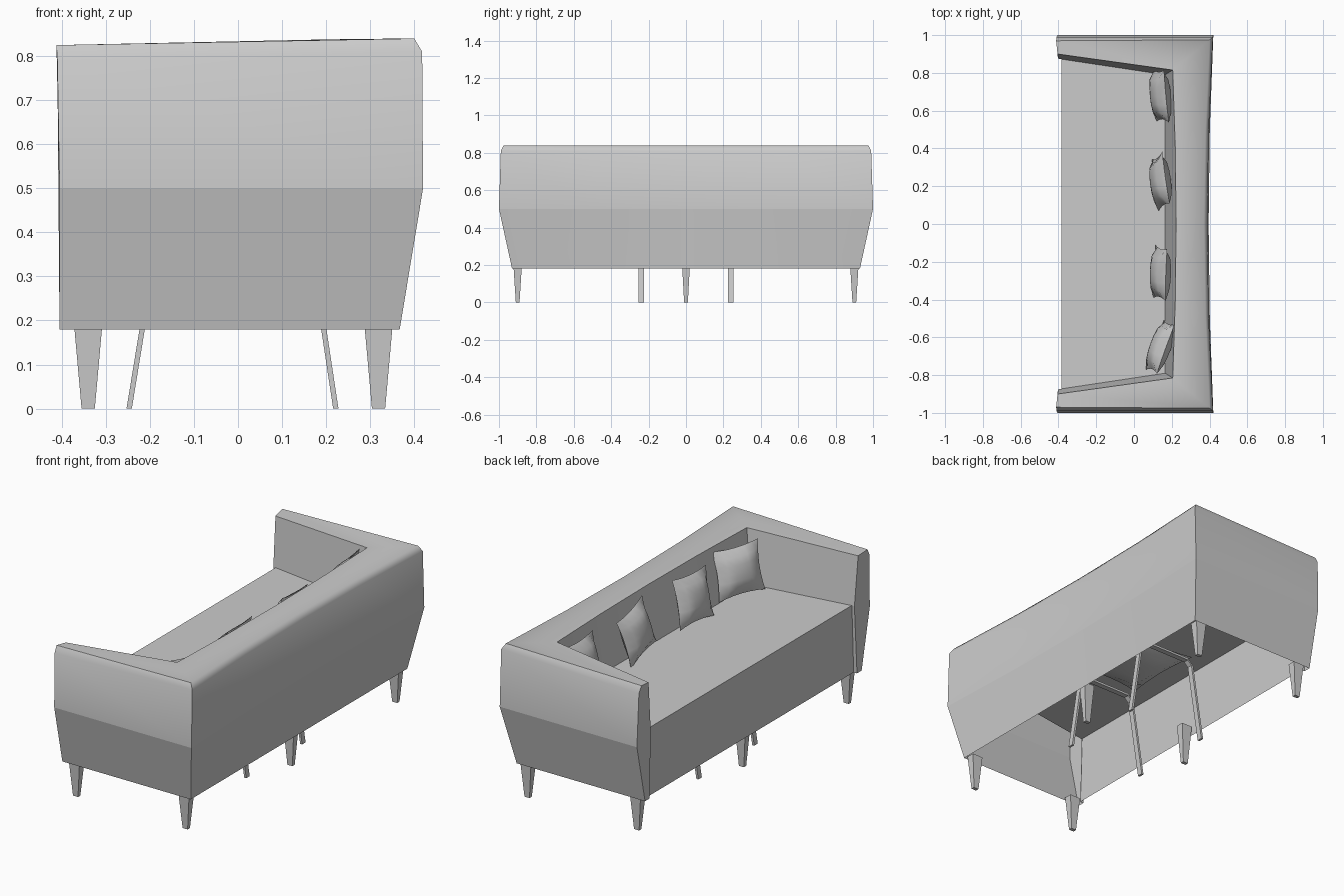
import bpy, bmesh, math
from mathutils import Matrix, Vector

if "Cube" in bpy.data.objects:
    bpy.data.objects.remove(bpy.data.objects["Cube"])


def make(name, bm, smooth=None, normals=True):
    if normals:
        bmesh.ops.recalc_face_normals(bm, faces=bm.faces)
    me = bpy.data.meshes.new(name)
    bm.to_mesh(me)
    bm.free()
    ob = bpy.data.objects.new(name, me)
    bpy.context.collection.objects.link(ob)
    if smooth:
        bpy.ops.object.select_all(action='DESELECT')
        ob.select_set(True)
        bpy.context.view_layer.objects.active = ob
        bpy.ops.object.shade_smooth_by_angle(angle=math.radians(smooth))
    return ob


# Sofa shell: each row is a U-shaped line round arm, back, arm
# (arm front x, y, z) (corner x, y, z), inward bow at the middle of the back
ROWS = [
    ((-.405, .93, .18), (.367, .93, .18), 0),
    ((-.405, 1.0, .50), (.42, 1.0, .50), .025),
    ((-.41, .99, .79), (.418, .99, .81), .03),
    ((-.412, .97, .825), (.40, .975, .84), .03),
    ((-.405, .90, .815), (.205, .815, .838), -.018),
    ((-.40, .875, .55), (.165, .79, .55), 0),
]


def u_line(front, corner, bow):
    cx, cy, cz = corner
    back = [(cx - bow * (1 - f * f), cy * f, cz) for f in (1, .5, 0, -.5, -1)]
    return [front] + back + [(front[0], -front[1], front[2])]


bm = bmesh.new()
grid = [[bm.verts.new(p) for p in u_line(*row)] for row in ROWS]
for a, b in zip(grid, grid[1:]):
    for i in range(len(a) - 1):
        bm.faces.new((a[i], a[i + 1], b[i + 1], b[i]))
# Arm fronts and the small return to the front panel
for end, s in ((0, 1), (-1, -1)):
    low = bm.verts.new((-.405, s * .89, .18))
    bm.faces.new([r[end] for r in grid] + [low])
    p = bm.verts.new((-.383, s * .89, .18))
    q = bm.verts.new((-.383, s * .875, .55))
    bm.faces.new((low, grid[-1][end], q, p))
shell = make("arms_and_back", bm)
# crease round the widest line
bm = bmesh.new()
bm.from_mesh(shell.data)
for e in bm.edges:
    if all(abs(v.co.z - .5) < 1e-4 for v in e.verts):
        e.smooth = False
bm.to_mesh(shell.data)
bm.free()
bpy.context.view_layer.objects.active = shell
shell.select_set(True)
bpy.ops.object.shade_smooth_by_angle(angle=math.radians(62), keep_sharp_edges=True)

# Seat top and front panel, open underneath
bm = bmesh.new()
strip = [[bm.verts.new((x, s * y, z)) for s in (1, -1)]
         for x, y, z in ((-.385, .89, .18), (-.385, .88, .55), (.17, .795, .55))]
for a, b in zip(strip, strip[1:]):
    bm.faces.new((a[0], a[1], b[1], b[0]))
make("seat", bm, normals=True)


# Tapered square legs
def leg(name, x, y, top):
    bm = bmesh.new()
    bmesh.ops.create_cube(bm, size=1)
    for v in bm.verts:
        up = v.co.z > 0
        v.co = Vector((x + v.co.x * (.064 if up else .03),
                       y + v.co.y * (.044 if up else .02),
                       top if up else 0))
    make(name, bm)


for x, side in ((-.34, "front"), (.319, "back")):
    for y in (-.9, 0, .9):
        leg(side + "_leg", x, y, .22 if y == 0 else .19)


# Pillows: two bulged sheets with pinched sides
def pillow(name, loc, size, thick, rot):
    bm = bmesh.new()
    bmesh.ops.create_cube(bm, size=2)
    bmesh.ops.subdivide_edges(bm, edges=bm.edges[:], cuts=5, use_grid_fill=True)
    for v in bm.verts:
        x, y, z = v.co
        bulge = ((1 - y * y) * (1 - z * z)) ** .45
        v.co = Vector((x * thick / 2 * bulge,
                       y * size[0] / 2 * (1 - .1 * (1 - z * z)),
                       z * size[1] / 2 * (1 - .1 * (1 - y * y))))
    bmesh.ops.remove_doubles(bm, verts=bm.verts, dist=.0005)
    bmesh.ops.transform(bm, verts=bm.verts, matrix=Matrix.Translation(loc) @ rot)
    make(name, bm, 60)


for y, turn, roll in ((.68, 6, 3), (.225, 6, -8), (-.26, -1, 4), (-.65, -20, 0)):
    rot = (Matrix.Rotation(math.radians(turn), 4, 'Z')
           @ Matrix.Rotation(math.radians(14), 4, 'Y')
           @ Matrix.Rotation(math.radians(roll), 4, 'X'))
    pillow("pillow", (.14, y, .685), (.28, .26), .10, rot)

# Thin bent frames under the seat
for y in (-.24, .24):
    pts = [(-.247, 0), (-.18, .41), (-.15, .44), (.15, .44), (.16, .41), (.222, 0)]
    bm = bmesh.new()
    rows = []
    for x, z in pts:
        if z == .44:
            off = ((0, -.006), (0, .006))
        else:
            off = ((-.006, 0), (.006, 0)) if x < 0 else ((.006, 0), (-.006, 0))
            off = (off[1], off[0])
        rows.append([bm.verts.new((x + o[0], y + dy, z + o[1]))
                     for o, dy in ((off[0], -.015), (off[0], .015),
                                   (off[1], .015), (off[1], -.015))])
    for a, b in zip(rows, rows[1:]):
        for i in range(4):
            j = (i + 1) % 4
            bm.faces.new((a[i], a[j], b[j], b[i]))
    bm.faces.new(rows[0])
    bm.faces.new(rows[-1])
    make("under_frame", bm)

# Padded panel resting on the under frames
pillow("under_pad", (0, 0, .48), (.46, .40), .09, Matrix.Rotation(math.radians(90), 4, 'Y'))
